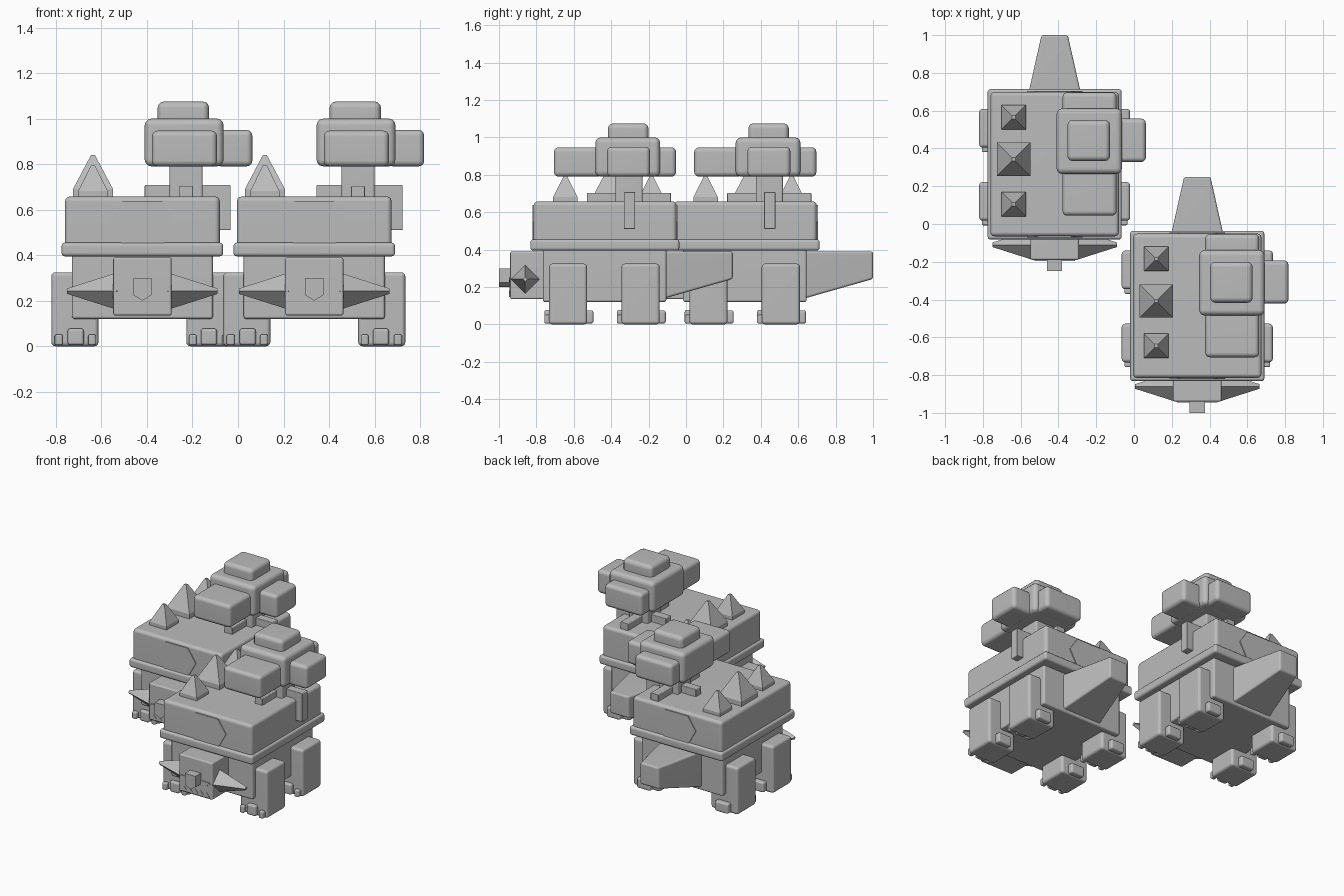
import bpy, bmesh, math
from mathutils import Matrix, Vector

if "Cube" in bpy.data.objects:
    bpy.data.objects.remove(bpy.data.objects["Cube"])

grey = bpy.data.materials.new("plain grey")
grey.diffuse_color = (0.5, 0.5, 0.5, 1)
grey.use_nodes = True
grey.node_tree.nodes["Principled BSDF"].inputs["Base Color"].default_value = grey.diffuse_color

# the two identical creatures stand at these offsets
PLACES = [Vector((0.335, 0, 0)), Vector((-0.42, 0.75, 0))]


def finish(name, bm, bevel=0.0, segs=3):
    """Round the edges and place one copy per creature."""
    bmesh.ops.recalc_face_normals(bm, faces=bm.faces)
    if bevel:
        bmesh.ops.bevel(bm, geom=list(bm.edges), offset=bevel, segments=segs,
                        profile=0.5, affect='EDGES', clamp_overlap=True)
    mesh = bpy.data.meshes.new(name)
    bm.to_mesh(mesh)
    bm.free()
    mesh.materials.append(grey)
    if bevel:
        mesh.shade_smooth()
        mesh.set_sharp_from_angle(angle=math.radians(35))
    for place in PLACES:
        ob = bpy.data.objects.new(name, mesh)
        ob.location = place
        bpy.context.collection.objects.link(ob)
        if bevel:
            ob.modifiers.new("flat faces", 'WEIGHTED_NORMAL').keep_sharp = True


def cube(x0, x1, y0, y1, z0, z1):
    bm = bmesh.new()
    bmesh.ops.create_cube(bm, size=1)
    for v in bm.verts:
        v.co = Vector((x1 if v.co.x > 0 else x0, y1 if v.co.y > 0 else y0,
                       z1 if v.co.z > 0 else z0))
    return bm


def box(name, *limits, bevel=0.02):
    finish(name, cube(*limits), bevel)


def plate(name, pts, y0, y1):
    """Outline in x, z extruded from y0 to y1."""
    bm = bmesh.new()
    face = bm.faces.new([bm.verts.new((x, y0, z)) for x, z in pts])
    new = bmesh.ops.extrude_face_region(bm, geom=[face])["geom"]
    for v in new:
        if isinstance(v, bmesh.types.BMVert):
            v.co.y = y1
    finish(name, bm)


def pyramid(r0, r1, depth, matrix):
    bm = bmesh.new()
    bmesh.ops.create_cone(bm, cap_ends=True, segments=4, radius1=r0, radius2=r1,
                          depth=depth, matrix=matrix)
    return bm


# body, rim and shell
box("body", -0.31, 0.31, -0.765, -0.105, 0.12, 0.42, bevel=0.012)
box("shell_rim", -0.355, 0.355, -0.832, -0.036, 0.395, 0.455, bevel=0.015)
box("shell", -0.34, 0.34, -0.815, -0.051, 0.43, 0.658, bevel=0.022)

# hexagon plates on the front and back of the shell
HEX = [(-0.147, 0.548), (-0.087, 0.638), (0.087, 0.638),
       (0.147, 0.548), (0.093, 0.452), (-0.093, 0.452)]
plate("front_hexagon", HEX, -0.821, -0.812)
plate("back_hexagon", HEX, -0.054, -0.045)

# tail: a box that narrows towards the end
bm = cube(-0.155, 0.155, -0.13, 0.25, 0.135, 0.39)
for v in bm.verts:
    if v.co.y > 0:
        v.co.x *= 0.45
        v.co.z = max(v.co.z, 0.243)
finish("tail", bm, 0.012)

# head, nose and cheek horns
box("head", -0.128, 0.128, -0.94, -0.74, 0.135, 0.39, bevel=0.01)
plate("nose", [(-0.04, 0.3), (0.04, 0.3), (0.04, 0.225), (0, 0.2), (-0.04, 0.225)],
      -1.0, -0.93)
for side in (-1, 1):
    m = Matrix.Translation((side * 0.22, -0.86, 0.242)) @ Matrix.Rotation(side * math.pi / 2, 4, 'Y')
    finish("cheek_horn", pyramid(0.082, 0.012, 0.22, m))

# mouth plate with two rows of teeth
plate("mouth", [(-0.107, 0.147), (0.107, 0.147), (0.107, 0.25), (-0.107, 0.25)], -0.943, -0.935)
N = 10
for name, edge, low, high in (("lower_teeth", 0.147, 0.157, 0.182),
                              ("upper_teeth", 0.252, 0.245, 0.222)):
    zigzag = [(-0.107 + 0.214 * i / N, high if i % 2 else low) for i in range(N + 1)]
    plate(name, zigzag + [(0.107, edge), (-0.107, edge)], -0.946, -0.938)

# legs and toes
for side in (-1, 1):
    def leg_box(name, x0, x1, *rest, bevel):
        box(name, *sorted((side * x0, side * x1)), *rest, bevel=bevel)
    for y in (-0.63, -0.243):
        leg_box("leg", 0.193, 0.4, y - 0.102, y + 0.102, 0, 0.325, bevel=0.018)
        leg_box("middle_toe", 0.257, 0.328, y - 0.127, y - 0.09, 0.005, 0.078, bevel=0.012)
        leg_box("inner_toe", 0.205, 0.238, y - 0.127, y - 0.09, 0.005, 0.052, bevel=0.008)
        leg_box("outer_toe", 0.35, 0.385, y - 0.127, y - 0.09, 0.005, 0.052, bevel=0.008)
        leg_box("heel", 0.245, 0.348, y + 0.09, y + 0.135, 0.005, 0.075, bevel=0.012)

# row of spikes along the left of the shell
for y, half, top in ((-0.185, 0.065, 0.795), (-0.407, 0.088, 0.84), (-0.645, 0.065, 0.795)):
    foot = 0.655 + 0.4 * half
    box("spike_base", -0.217 - half, -0.217 + half, y - half, y + half, 0.64, foot, bevel=0)
    m = Matrix.Translation((-0.217, y, (foot + top) / 2)) @ Matrix.Rotation(math.pi / 4, 4, 'Z')
    finish("spike", pyramid(half * math.sqrt(2), 0.012, top - foot, m))

# turret straps on the shell
box("cross_strap", 0.01, 0.388, -0.332, -0.272, 0.645, 0.708, bevel=0.005)
box("strap_end", 0.33, 0.388, -0.332, -0.272, 0.51, 0.708, bevel=0.005)
box("long_strap", 0.162, 0.222, -0.53, -0.08, 0.645, 0.704, bevel=0.005)

# turret
box("turret_neck", 0.12, 0.265, -0.377, -0.232, 0.64, 0.82, bevel=0.01)
box("turret", 0.01, 0.357, -0.485, -0.138, 0.79, 1.0, bevel=0.03)
box("turret_cap", 0.067, 0.293, -0.417, -0.2, 0.96, 1.075, bevel=0.028)
box("turret_front", 0.042, 0.328, -0.706, -0.45, 0.79, 0.947, bevel=0.025)
box("turret_back", 0.042, 0.328, -0.18, -0.053, 0.79, 0.947, bevel=0.025)
box("turret_side", 0.32, 0.483, -0.422, -0.192, 0.79, 0.95, bevel=0.025)
